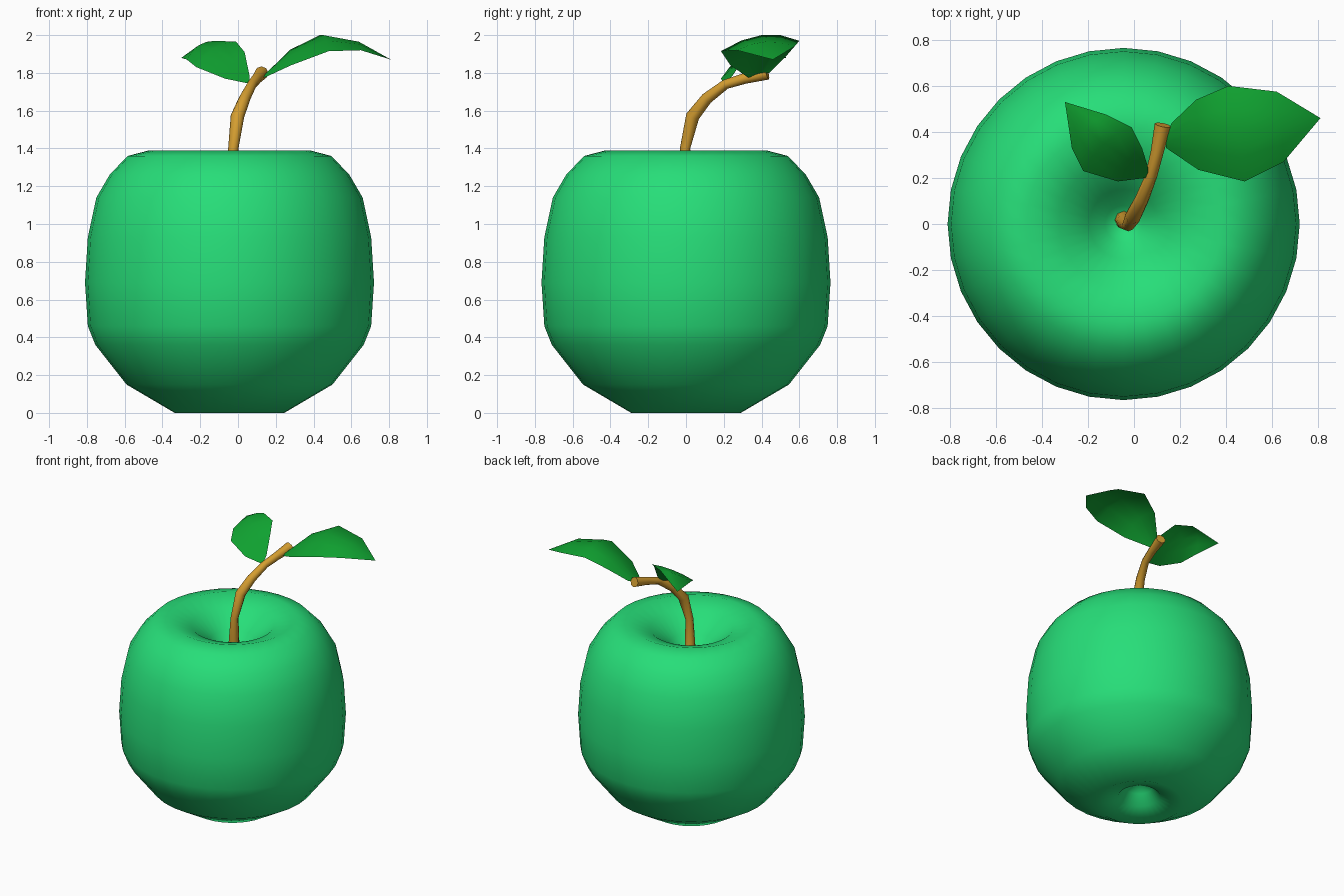
import bpy, math
from mathutils import Vector

if "Cube" in bpy.data.objects:
    bpy.data.objects.remove(bpy.data.objects["Cube"])


def material(name, rgb):
    m = bpy.data.materials.new(name)
    m.diffuse_color = (*rgb, 1)
    m.use_nodes = True
    m.node_tree.nodes["Principled BSDF"].inputs["Base Color"].default_value = m.diffuse_color
    return m


def make(name, verts, faces, mat):
    me = bpy.data.meshes.new(name)
    me.from_pydata([tuple(v) for v in verts], [], faces)
    me.materials.append(mat)
    ob = bpy.data.objects.new(name, me)
    bpy.context.collection.objects.link(ob)
    bpy.ops.object.select_all(action='DESELECT')
    ob.select_set(True)
    bpy.context.view_layer.objects.active = ob
    bpy.ops.object.shade_smooth_by_angle(angle=math.radians(60))
    return ob


def skin(rings):
    """Closed skin over equal rings, capped at both ends."""
    n = len(rings[0])
    verts = [v for r in rings for v in r]
    faces = [(i * n + j, i * n + (j + 1) % n, (i + 1) * n + (j + 1) % n, (i + 1) * n + j)
             for i in range(len(rings) - 1) for j in range(n)]
    faces.append(tuple(range(n))[::-1])
    faces.append(tuple(range(len(verts) - n, len(verts))))
    return verts, faces


green = material("apple green", (0.02, 0.73, 0.19))
leaf_green = material("leaf green", (0.005, 0.36, 0.03))
brown = material("stem brown", (0.66, 0.34, 0.03))

# Fruit: lathed profile (radius, height), dimpled at both ends
profile = [(0.03, 0.16), (0.09, 0.12), (0.14, 0.05), (0.29, 0.0), (0.545, 0.15), (0.71, 0.36),
           (0.75, 0.46), (0.765, 0.69), (0.75, 0.93), (0.705, 1.14), (0.635, 1.26),
           (0.54, 1.36), (0.425, 1.39), (0.28, 1.34), (0.15, 1.23), (0.08, 1.14), (0.02, 1.11)]
rings = [[Vector((-0.045 + r * math.cos(j * math.tau / 32), r * math.sin(j * math.tau / 32), z))
          for j in range(32)] for r, z in profile]
make("apple_body", *skin(rings), green)

# Stem: eight-sided bent tube (x, y, z, radius)
path = [(-0.045, 0.02, 1.09, 0.04), (-0.04, 0.01, 1.22, 0.036), (-0.025, -0.005, 1.40, 0.027),
        (-0.003, 0.035, 1.57, 0.036), (0.035, 0.11, 1.665, 0.031), (0.075, 0.21, 1.74, 0.026),
        (0.10, 0.31, 1.77, 0.028), (0.125, 0.43, 1.80, 0.036)]
rings = []
for i, p in enumerate(path):
    a, b = Vector(path[max(i - 1, 0)][:3]), Vector(path[min(i + 1, len(path) - 1)][:3])
    t = (b - a).normalized()
    u = Vector((1, 0, 0))
    u = (u - t * u.dot(t)).normalized()
    w = t.cross(u)
    rings.append([Vector(p[:3]) + p[3] * (u * math.cos(k * math.tau / 8) + w * math.sin(k * math.tau / 8))
                  for k in range(8)])
make("stem", *skin(rings), brown)


# Leaves: arched sheets through (front edge, midrib, back edge) stations
def leaf(name, stations):
    cols = 5
    verts = []
    for st in stations:
        f, m, b = (Vector(p) for p in st)
        for c in range(cols):
            t = c / (cols - 1)
            verts.append(f * (1 - t) * (1 - 2 * t) + m * 4 * t * (1 - t) + b * t * (2 * t - 1))
    n = cols
    faces = [(i * n + j, (i + 1) * n + j, (i + 1) * n + j + 1, i * n + j + 1)
             for i in range(len(stations) - 1) for j in range(n - 1)]
    ob = make(name, verts, faces, leaf_green)
    weld = ob.modifiers.new("weld_tip", 'WELD')
    weld.merge_threshold = 0.001


tip = (0.81, 0.46, 1.87)
leaf("large_leaf", [
    ((0.14, 0.33, 1.775), (0.14, 0.38, 1.79), (0.165, 0.44, 1.80)),
    ((0.28, 0.235, 1.84), (0.28, 0.40, 1.92), (0.27, 0.54, 1.90)),
    ((0.48, 0.185, 1.915), (0.45, 0.40, 2.0), (0.41, 0.60, 1.97)),
    ((0.65, 0.27, 1.92), (0.64, 0.42, 1.965), (0.62, 0.575, 1.94)),
    (tip, tip, tip)])
tip = (-0.30, 0.53, 1.88)
leaf("small_leaf", [
    ((0.05, 0.20, 1.745), (0.06, 0.22, 1.76), (0.06, 0.25, 1.79)),
    ((-0.07, 0.185, 1.77), (-0.02, 0.28, 1.86), (0.035, 0.33, 1.91)),
    ((-0.22, 0.23, 1.83), (-0.13, 0.35, 1.93), (-0.01, 0.42, 1.965)),
    ((-0.27, 0.33, 1.87), (-0.21, 0.42, 1.945), (-0.12, 0.475, 1.97)),
    (tip, tip, tip)])
